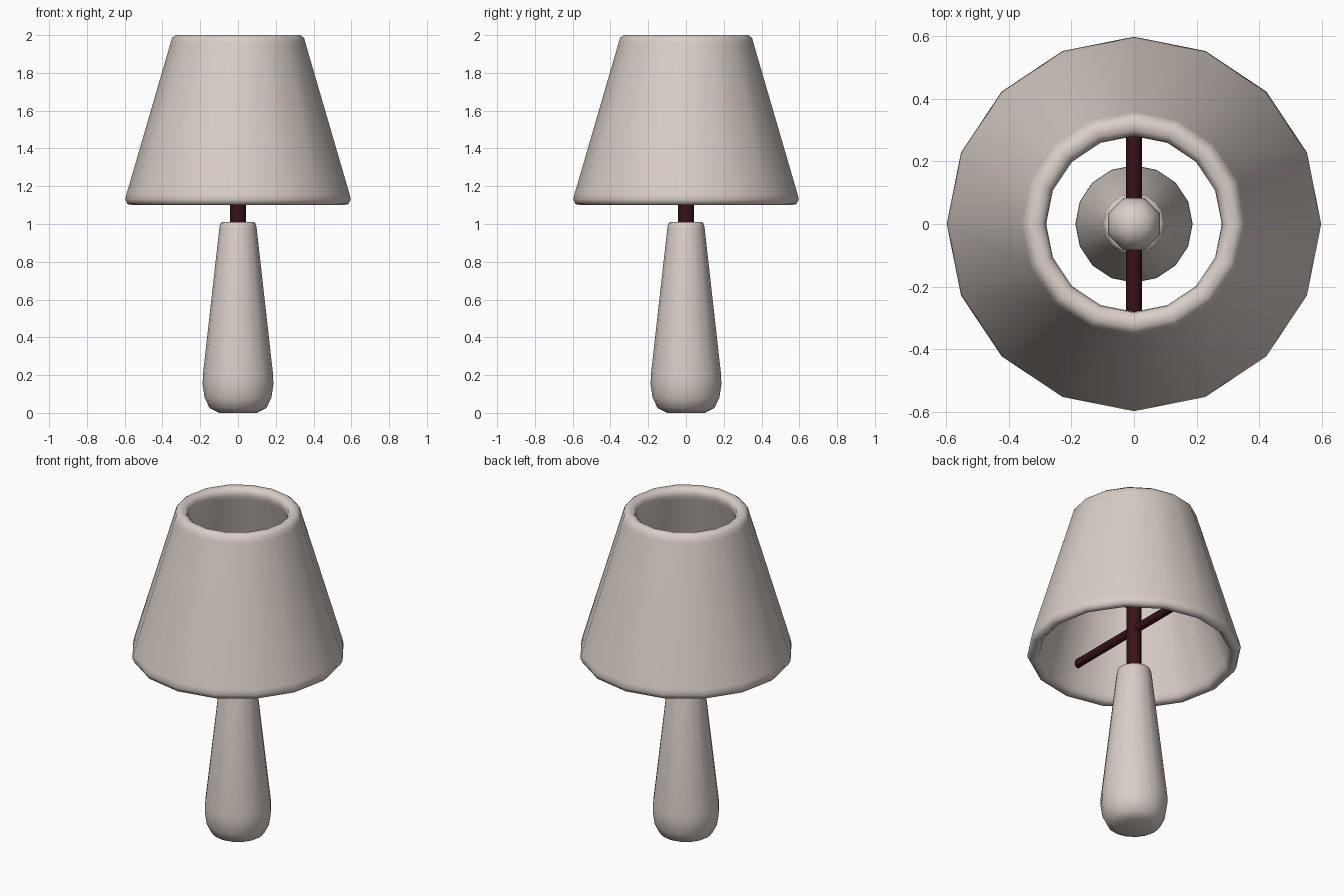
import bpy, bmesh, math
from mathutils import Matrix

if "Cube" in bpy.data.objects:
    bpy.data.objects.remove(bpy.data.objects["Cube"])


def material(name, rgb):
    m = bpy.data.materials.new(name)
    m.diffuse_color = (*rgb, 1)
    m.use_nodes = True
    m.node_tree.nodes["Principled BSDF"].inputs["Base Color"].default_value = m.diffuse_color
    return m


PALE = material("warm_pale_ceramic", (0.70, 0.62, 0.575))
DARK = material("dark_red_metal", (0.04, 0.006, 0.008))


def finish(bm, name, mat, angle):
    bmesh.ops.recalc_face_normals(bm, faces=bm.faces)
    me = bpy.data.meshes.new(name)
    bm.to_mesh(me)
    bm.free()
    me.materials.append(mat)
    ob = bpy.data.objects.new(name, me)
    bpy.context.collection.objects.link(ob)
    bpy.ops.object.select_all(action='DESELECT')
    ob.select_set(True)
    bpy.context.view_layer.objects.active = ob
    bpy.ops.object.shade_smooth_by_angle(angle=math.radians(angle))
    return ob


def lathe(name, profile, mat, sides=16, loop=False, turn=0.0, angle=60):
    """Turn (radius, z) points around z; loop closes the profile, else ends are capped."""
    bm = bmesh.new()
    rings = []
    for r, z in profile:
        rings.append([bm.verts.new((r * math.cos(turn + 2 * math.pi * i / sides),
                                    r * math.sin(turn + 2 * math.pi * i / sides), z))
                      for i in range(sides)])
    pairs = list(zip(rings, rings[1:]))
    if loop:
        pairs.append((rings[-1], rings[0]))
    else:
        bm.faces.new(rings[0])
        bm.faces.new(rings[-1])
    for a, b in pairs:
        for i in range(sides):
            j = (i + 1) % sides
            bm.faces.new((a[i], a[j], b[j], b[i]))
    return finish(bm, name, mat, angle)


def rod(name, radius, length, matrix, sides=12):
    bm = bmesh.new()
    bmesh.ops.create_cone(bm, cap_ends=True, segments=sides, radius1=radius,
                          radius2=radius, depth=length, matrix=matrix)
    return finish(bm, name, DARK, 40)


# Tapered, rounded body
lathe("lamp_base", [(0.10, 0.0), (0.15, 0.025), (0.177, 0.08), (0.187, 0.15),
                    (0.186, 0.20), (0.098, 0.985), (0.093, 1.005), (0.08, 1.01)], PALE)

# Open conical shade with rounded thick rims
lathe("shade", [(0.585, 1.105), (0.597, 1.13), (0.590, 1.16), (0.358, 1.955),
                (0.35, 1.985), (0.33, 2.0), (0.30, 1.997), (0.283, 1.98),
                (0.28, 1.955), (0.287, 1.93), (0.525, 1.145), (0.535, 1.118),
                (0.555, 1.10)], PALE, loop=True)

# Pole and cross bar holding the shade
rod("pole", 0.042, 0.50, Matrix.Translation((0, 0, 1.23)))
rod("cross_bar", 0.025, 1.04,
    Matrix.Translation((0, 0, 1.27)) @ Matrix.Rotation(math.pi / 2, 4, 'X'))

# Bulb on top of the pole
lathe("bulb", [(0.045, 1.42), (0.08, 1.45), (0.09, 1.50), (0.08, 1.56),
               (0.05, 1.595), (0.015, 1.605)], PALE, sides=8, turn=math.pi / 8)
